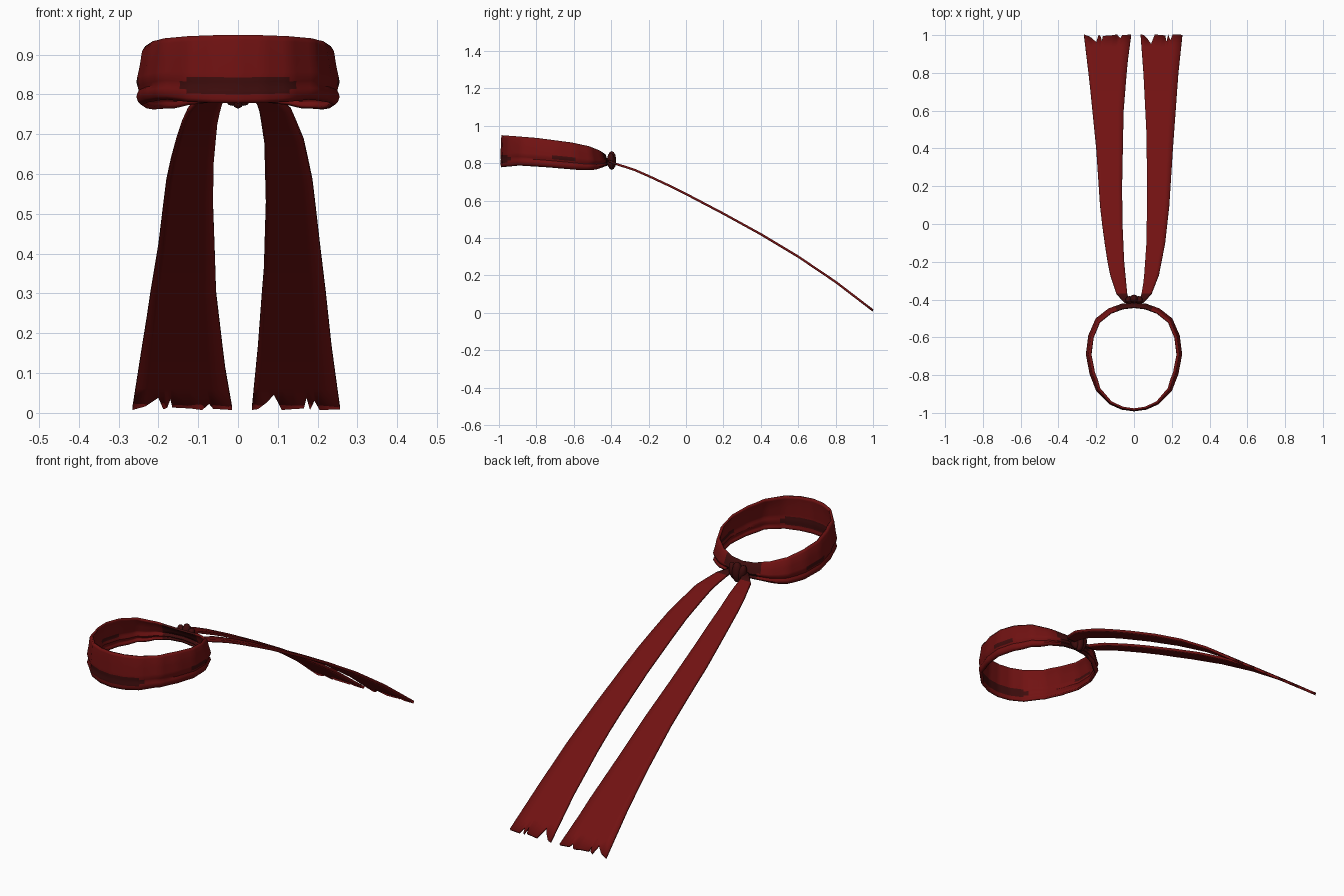
import bpy, bmesh, math
from mathutils import Vector

if "Cube" in bpy.data.objects:
    bpy.data.objects.remove(bpy.data.objects["Cube"])


def material(name, rgb):
    m = bpy.data.materials.new(name)
    m.diffuse_color = (*rgb, 1)
    m.use_nodes = True
    m.node_tree.nodes["Principled BSDF"].inputs["Base Color"].default_value = m.diffuse_color
    return m


RED = material("red cloth", (0.165, 0.006, 0.006))
DARK = material("dark red cloth", (0.05, 0.004, 0.004))


def interp(table, t):
    """Piecewise linear lookup in a list of (position, value)."""
    for (a, va), (b, vb) in zip(table, table[1:]):
        if t <= b:
            k = max(0, (t - a) / (b - a))
            return va + (vb - va) * k
    return table[-1][1]


def grid_object(name, rows, closed, is_dark, thickness, offset, angle):
    """Skin a grid of points, colour it by rule and thicken it into cloth."""
    bm = bmesh.new()
    vs = [[bm.verts.new(p) for p in row] for row in rows]
    n = len(rows[0])
    for i in range(len(rows) - 1):
        for j in range(n if closed else n - 1):
            k = (j + 1) % n
            f = bm.faces.new((vs[i][j], vs[i][k], vs[i + 1][k], vs[i + 1][j]))
            f.material_index = int(is_dark(f.calc_center_median(), i))
    me = bpy.data.meshes.new(name)
    bm.to_mesh(me)
    bm.free()
    ob = bpy.data.objects.new(name, me)
    bpy.context.collection.objects.link(ob)
    me.materials.append(RED)
    me.materials.append(DARK)
    s = ob.modifiers.new("cloth", "SOLIDIFY")
    s.thickness, s.offset = thickness, offset
    smooth(ob, angle)
    return ob


def smooth(ob, angle):
    bpy.ops.object.select_all(action='DESELECT')
    ob.select_set(True)
    bpy.context.view_layer.objects.active = ob
    bpy.ops.object.shade_smooth_by_angle(angle=math.radians(angle))


# Headband: faceted oval, taller at the front, folded along the sides
half = [(0, -0.992), (0.065, -0.983), (0.13, -0.955), (0.2, -0.885), (0.235, -0.795),
        (0.255, -0.69), (0.242, -0.59), (0.203, -0.5), (0.135, -0.447), (0.065, -0.422)]
loop = half + [(0, -0.415)] + [(-x, y) for x, y in half[:0:-1]]
top = [(-1, 0.95), (-0.8, 0.934), (-0.6, 0.91), (-0.5, 0.89), (-0.44, 0.868), (-0.41, 0.85)]
bottom = [(-1, 0.777), (-0.9, 0.787), (-0.75, 0.778), (-0.55, 0.762), (-0.47, 0.765), (-0.41, 0.785)]
fold = [(0, 0.05), (0.06, 0.015), (0.13, 0), (0.19, 0.005), (0.25, 0.022), (0.31, 0.012),
        (0.38, 0), (0.45, 0.004), (0.65, 0.03), (0.92, 0.055), (1, 0.085)]
center = Vector((0, -0.705))
outline = []
for a, b in zip(loop, loop[1:] + loop[:1]):
    outline += [Vector(a).lerp(Vector(b), k / 4) for k in range(4)]

band_rows = []
for v, inset in fold:
    row = []
    for p in outline:
        front = min(1, max(0, (p.y + 0.99) / 0.15))
        q = center + (p - center) * (1 - inset * (0.25 + 0.75 * front))
        z0, z1 = interp(bottom, p.y), interp(top, p.y)
        row.append((q.x, q.y, z0 + v * (z1 - z0)))
    band_rows.append(row)


def band_dark(c, i):
    if c.y < -0.9:                        # long patch on the brow
        return abs(c.x) < (0.15 if i in (3, 4) else 0.13) and 2 <= i <= 5
    if c.y > -0.46:                       # gathered cloth beside the knot
        return abs(c.x) < 0.09
    return -0.71 < c.y < -0.58 and i in (5, 6)   # small side patches


grid_object("headband", band_rows, True, band_dark, 0.01, -1, 40)

# Tails: two long strips that widen, droop and end in torn edges
drop = [(-0.42, 0.815), (-0.38, 0.797), (-0.28, 0.766), (-0.15, 0.709), (0, 0.635), (0.2, 0.53),
        (0.4, 0.42), (0.6, 0.3), (0.8, 0.165), (1, 0.012)]
stations = [-0.415, -0.37, -0.32, -0.27, -0.2, -0.1, 0, 0.1, 0.2, 0.3, 0.4, 0.5,
            0.6, 0.7, 0.8, 0.87, 0.93]


def tail(name, side, inner, outer, tears):
    rows = []
    for y in stations + [1.0]:
        row = []
        for f, tear in tears:
            x = interp(inner, y) * (1 - f) + interp(outer, y) * f
            yy = y - tear if y == 1.0 else y
            row.append((side * x, yy, interp(drop, yy)))
        rows.append(row if side > 0 else row[::-1])
    grid_object(name, rows, False, lambda c, i: c.y < -0.37, 0.012, 0, 30)


tail("right_tail", 1,
     [(-0.415, 0.025), (-0.37, 0.04), (-0.3, 0.052), (-0.1, 0.066), (0.2, 0.07),
      (0.5, 0.065), (0.8, 0.05), (1, 0.035)],
     [(-0.415, 0.05), (-0.37, 0.093), (-0.27, 0.132), (-0.1, 0.165), (0.1, 0.187),
      (0.4, 0.206), (0.8, 0.235), (1, 0.256)],
     [(0, 0), (0.07, 0.003), (0.17, 0.025), (0.25, 0.05), (0.34, 0), (0.47, 0.003), (0.59, 0.005),
      (0.62, 0.04), (0.66, 0), (0.71, 0.03), (0.77, 0), (1, 0.002)])
tail("left_tail", -1,
     [(-0.415, 0.025), (-0.37, 0.036), (-0.2, 0.052), (0, 0.061), (0.2, 0.063),
      (0.6, 0.055), (0.85, 0.035), (1, 0.015)],
     [(-0.415, 0.05), (-0.37, 0.093), (-0.25, 0.132), (-0.05, 0.163), (0.1, 0.18),
      (0.4, 0.2), (0.75, 0.235), (1, 0.265)],
     [(0, 0), (0.19, 0.004), (0.23, 0.02), (0.3, 0), (0.42, 0.005), (0.6, 0.008), (0.62, 0.035),
      (0.65, 0.008), (0.69, 0.002), (0.74, 0.04), (0.87, 0.012), (1, 0)])


# Knot: a wrapped centre with a gathered lobe on each side
def lump(name, loc, size, tilt=0):
    bpy.ops.mesh.primitive_uv_sphere_add(segments=10, ring_count=7, radius=1,
                                         location=loc, rotation=(0, tilt, 0))
    ob = bpy.context.object
    ob.name = name
    ob.scale = size
    ob.data.materials.append(DARK)
    smooth(ob, 50)


lump("knot_center", (0, -0.397, 0.814), (0.024, 0.024, 0.05))
for side, label in ((1, "right"), (-1, "left")):
    lump(label + "_knot_lobe", (side * 0.024, -0.402, 0.812), (0.02, 0.021, 0.042), side * 0.25)
